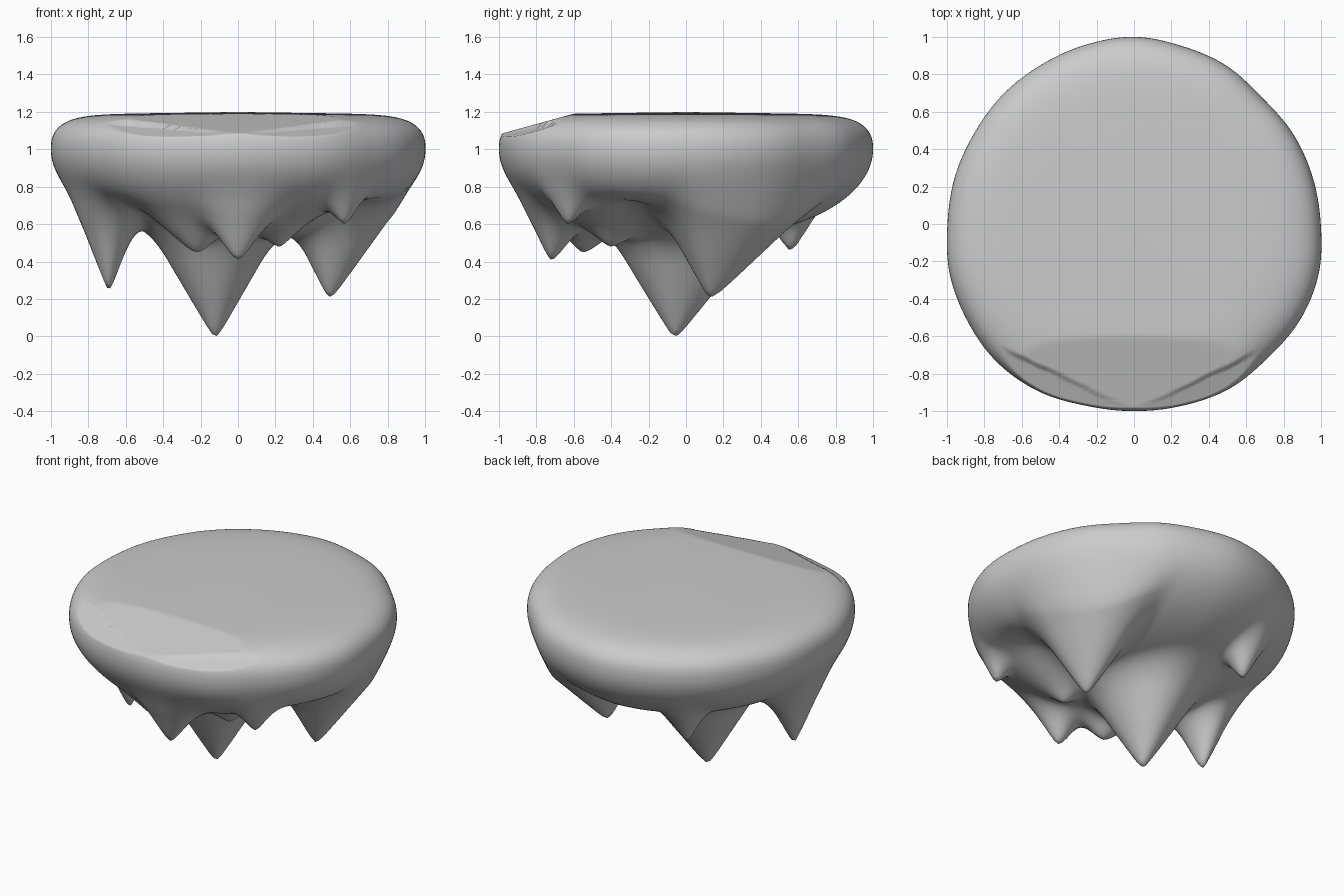
import bpy, bmesh, math

if "Cube" in bpy.data.objects:
    bpy.data.objects.remove(bpy.data.objects["Cube"])

SEGS, RINGS = 180, 64

# Plan outline: radius every 15 degrees, counter-clockwise from +x
OUTLINE = [.998, .987, .977, .962, .98, .985, 1.0, .992, .985, .985, .982, .99,
           .997, 1.02, 1.03, 1.04, 1.03, 1.005, 1.0, 1.005, 1.017, 1.012, 1.025, 1.022]

# Hanging spikes: tip x, y, z, slopes towards -x, +x, -y, +y, blend width
SPIKES = [
    (-.12, -.06, .00, 1.7, 1.75, 1.65, 1.25, .14),
    (-.69, -.17, .25, 2.6, 2.6, 1.9, 1.7, .2),
    (.49, .13, .21, 2.0, 1.4, 1.8, 0.95, .14),
    (.00, -.72, .41, 1.4, 1.4, 2.1, 1.3, .14),
    (-.40, .56, .46, 2.0, 1.8, 1.5, 1.6, .09),
    (.57, -.63, .60, 1.3, 1.5, 1.5, 1.2, .09),
    (-.22, -.55, .45, .9, .9, 1.2, .8, .09),
    (.22, -.40, .48, 1.0, 1.2, 1.0, .8, .09),
]

# Shallow hollows between the spikes: x, y, height, spread
HOLLOWS = [(.56, -.27, .10, .2), (-.45, -.5, .07, .18)]


def radius(a):
    # Periodic Catmull-Rom through the outline radii
    n = len(OUTLINE)
    f = a / (2 * math.pi) * n
    i, t = int(f), f - int(f)
    p0, p1, p2, p3 = (OUTLINE[(i + k) % n] for k in (-1, 0, 1, 2))
    return p1 + .5 * t * (p2 - p0 + t * (2*p0 - 5*p1 + 4*p2 - p3
                                         + t * (3*(p1 - p2) + p3 - p0)))


def smooth_min(a, b, k):
    h = max(k - abs(a - b), 0) / k
    return min(a, b) - h * h * k / 4


def underside(x, y, s):
    # Rounded bowl with hollows, blended with the spikes
    bowl = 1 - .48 * math.sqrt(max(0, 1 - s ** 2.2))
    z = bowl
    for hx, hy, h, w in HOLLOWS:
        z += h * math.exp(-((x - hx) ** 2 + (y - hy) ** 2) / w ** 2) * min(1, (1 - s) * 5)
    for px, py, pz, xn, xp, yn, yp, k in SPIKES:
        dx, dy = x - px, y - py
        d = math.hypot(dx * (xp if dx > 0 else xn), dy * (yp if dy > 0 else yn))
        z = smooth_min(z, pz + math.hypot(d, .03) - .03, k)
    # Spikes fade out at the rim
    t = min(1, max(0, (s - .84) / .16))
    t = t * t * (3 - 2 * t)
    return max(z + (bowl - z) * t, 0)


def top(x, y, s):
    # Flat top with a rolled rim, dipping at the front with two chamfers
    z = 1 + .185 * max(0, 1 - s ** 9) ** .4 + .014 * (1 - s)
    if y < -.6:
        z = min(z, 1.19 - .11 * (-.6 - y) / .4)
    q = -1 + .476 * abs(x) - y
    if q > 0:
        z = min(z, 1.08 + .083 * abs(x) - .4 * q)
    return z


bm = bmesh.new()


def add_ring(s, height):
    ring = []
    for j in range(SEGS):
        a = 2 * math.pi * j / SEGS
        r = s * radius(a)
        x, y = r * math.cos(a), r * math.sin(a)
        ring.append(bm.verts.new((x, y, height(x, y, s))))
    return ring


# Rings run from the bottom centre out to the rim and back over the top
steps = [math.sin(i / RINGS * math.pi / 2) for i in range(1, RINGS + 1)]
rings = [add_ring(s, underside) for s in steps]
rings += [add_ring(s, top) for s in reversed(steps[:-1])]
for lower, upper in zip(rings, rings[1:]):
    for j in range(SEGS):
        k = (j + 1) % SEGS
        bm.faces.new((lower[j], lower[k], upper[k], upper[j]))

# Close both centres
for ring, height, flip in ((rings[0], underside, True), (rings[-1], top, False)):
    centre = bm.verts.new((0, 0, height(0, 0, 0)))
    for j in range(SEGS):
        pair = (ring[j], ring[(j + 1) % SEGS])
        bm.faces.new((centre,) + (pair[::-1] if flip else pair))

mesh = bpy.data.meshes.new("floating_island")
bm.to_mesh(mesh)
bm.free()
island = bpy.data.objects.new("floating_island", mesh)
bpy.context.collection.objects.link(island)
for p in mesh.polygons:
    p.use_smooth = True
